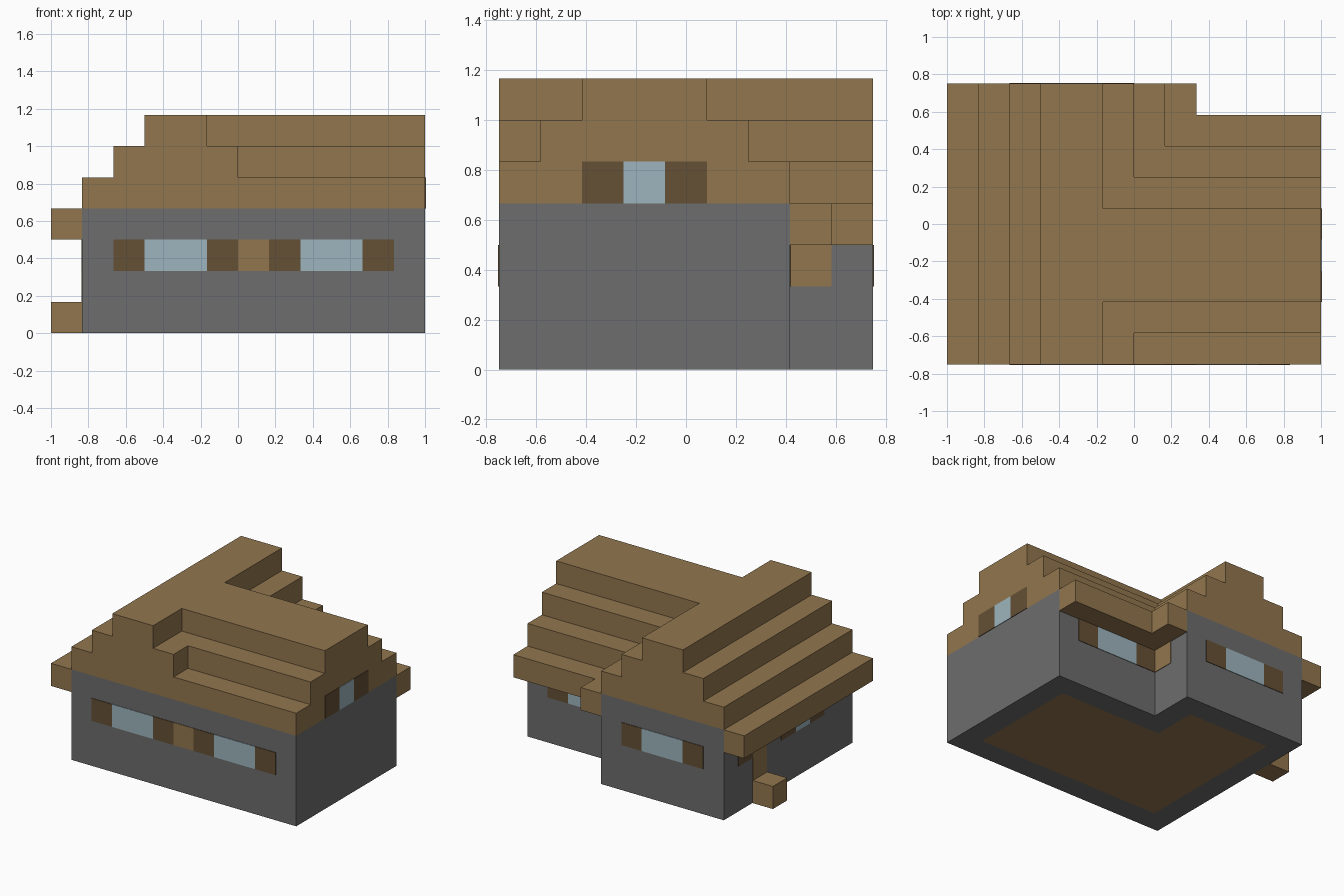
import bpy
import bmesh
from mathutils import Vector

cube = bpy.data.objects.get("Cube")
if cube:
    bpy.data.objects.remove(cube)

U = 1 / 6           # one building block
THIN = 0.004        # thickness of windows and shutters


def material(name, rgb):
    m = bpy.data.materials.new(name)
    m.use_nodes = True
    colour = (*rgb, 1)
    m.diffuse_color = colour
    m.node_tree.nodes["Principled BSDF"].inputs["Base Color"].default_value = colour
    return m


PLANK = material("plank brown", (0.287, 0.181, 0.077))
STONE = material("stone grey", (0.153, 0.153, 0.153))
SHUTTER = material("dark wood", (0.130, 0.081, 0.036))
GLASS = material("pale blue glass", (0.337, 0.462, 0.509))


def place(i, j, k):
    """Block coordinates to model coordinates."""
    return Vector((i * U - 1, j * U - 0.75, k * U))


def prism(name, outline, bottom, top, mat, floor=None):
    """Extrude a plan outline; optionally inset a floor in its underside."""
    bm = bmesh.new()
    base = bm.faces.new([bm.verts.new(place(i, j, bottom)) for i, j in outline])
    up = bmesh.ops.extrude_face_region(bm, geom=[base], use_keep_orig=True)
    moved = [v for v in up["geom"] if isinstance(v, bmesh.types.BMVert)]
    bmesh.ops.translate(bm, verts=moved, vec=(0, 0, (top - bottom) * U))
    bmesh.ops.recalc_face_normals(bm, faces=bm.faces)
    if floor:
        under = [f for f in bm.faces if f.normal.z < -0.5]
        bmesh.ops.inset_region(bm, faces=under, thickness=U, use_even_offset=True)
        under[0].material_index = 1
    mesh = bpy.data.meshes.new(name)
    bm.to_mesh(mesh)
    bm.free()
    mesh.materials.append(mat)
    if floor:
        mesh.materials.append(floor)
    obj = bpy.data.objects.new(name, mesh)
    bpy.context.collection.objects.link(obj)
    return obj


def rect(i0, j0, i1, j1):
    return [(i0, j0), (i1, j0), (i1, j1), (i0, j1)]


def panel(name, side, plane, start, end, bottom, top, mat):
    """Thin plate on a wall; side is the direction the wall faces."""
    d = THIN / U * (1 if side[0] == "+" else -1)
    a, b = sorted((plane, plane + d))
    if side[1] == "x":
        plan = rect(a, start, b, end)
    else:
        plan = rect(start, a, end, b)
    prism(name, plan, bottom, top, mat)


def window(name, side, plane, start, width, bottom):
    """Glass with one shutter at each end."""
    g0, g1 = start + 1, start + 1 + width
    panel(name + "_shutter_a", side, plane, start, g0, bottom, bottom + 1, SHUTTER)
    panel(name + "_glass", side, plane, g0, g1, bottom, bottom + 1, GLASS)
    panel(name + "_shutter_b", side, plane, g1, g1 + 1, bottom, bottom + 1, SHUTTER)


# Stone walls with a plank floor underneath
plan = [(1, 0), (12, 0), (12, 7), (7, 7), (7, 9), (1, 9)]
prism("walls", plan, 0, 4, STONE, floor=PLANK)

# Stepped roof: each course is the two crossing ridges, narrowing upwards
prism("roof_course_low", plan, 4, 5, PLANK)
for n, name in ((1, "roof_course_middle"), (2, "roof_course_top")):
    l, r, f, b = 1 + n, 7 - n, n, 7 - n
    prism(name, [(l, 0), (r, 0), (r, f), (12, f), (12, b), (r, b), (r, 9), (l, 9)],
          4 + n, 5 + n, PLANK)

# Eaves
prism("side_eave", rect(0, 0, 1, 9), 3, 4, PLANK)
prism("corner_eave", [(7, 7), (12, 7), (12, 8), (8, 8), (8, 9), (7, 9)], 3, 4, PLANK)

# Doorstep and door
prism("doorstep", rect(0, 6, 1, 7), 0, 1, PLANK)
panel("door", "-x", 1, 6, 7, 1, 3, PLANK)
panel("door_shutter", "-x", 1, 7, 8, 2, 3, SHUTTER)

# Windows: name, wall direction, wall plane, start, glass width, height
for spec in (
    ("front_window_right", "-y", 0, 2, 2, 2),
    ("front_window_left", "-y", 0, 7, 2, 2),
    ("gable_window", "+x", 12, 2, 1, 4),
    ("back_wing_window", "+y", 9, 2, 2, 2),
    ("back_inner_window", "+y", 7, 7, 2, 2),
    ("side_window", "-x", 1, 2, 1, 2),
):
    window(*spec)

# Plain plank panels
panel("front_plank_panel", "-y", 0, 6, 7, 2, 3, PLANK)
panel("corner_plank_panel", "+x", 7, 7, 8, 2, 3, PLANK)
